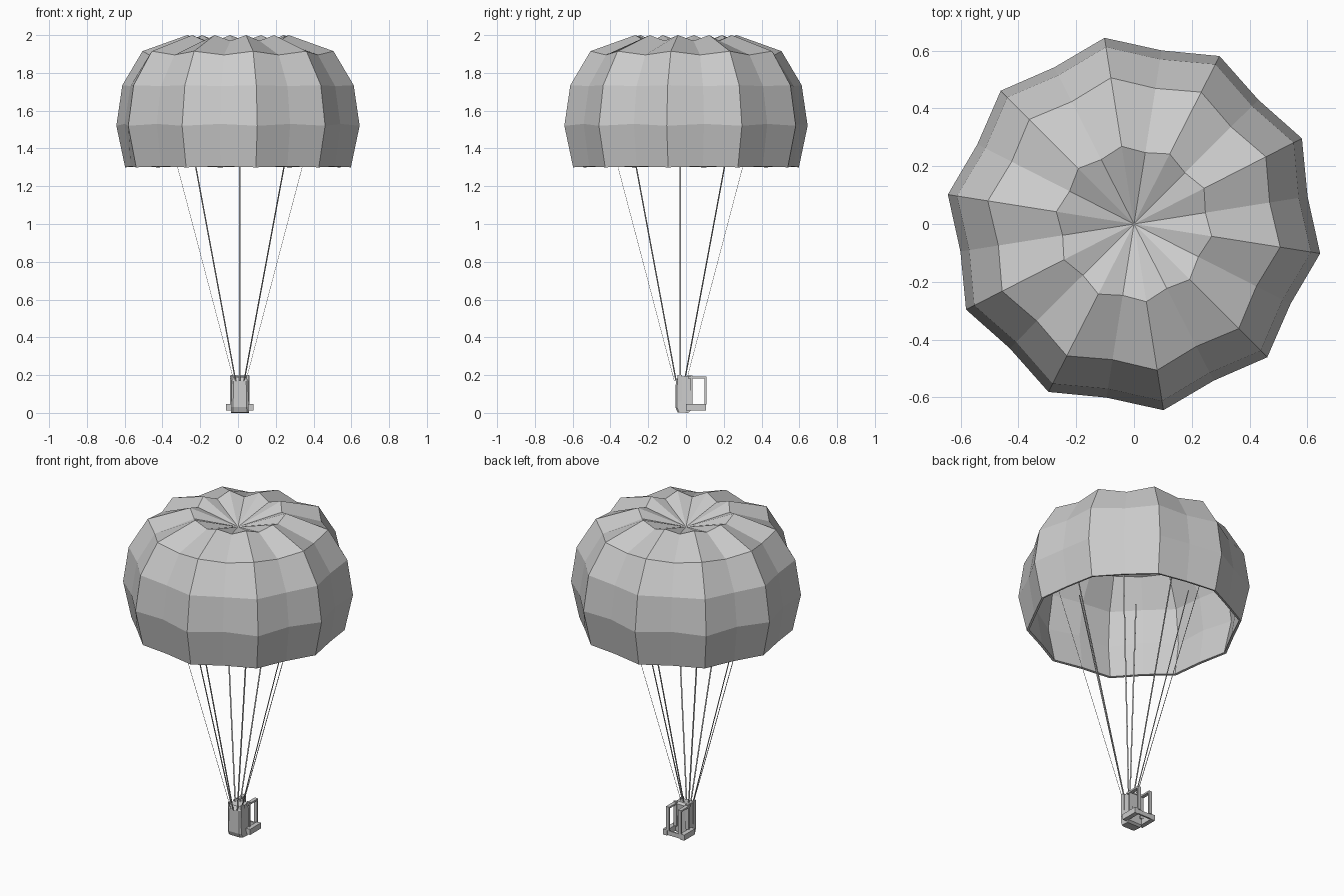
import bpy, bmesh
from math import sin, cos, radians
from mathutils import Vector

if "Cube" in bpy.data.objects:
    bpy.data.objects.remove(bpy.data.objects["Cube"])


def finish(name, bm):
    bmesh.ops.recalc_face_normals(bm, faces=bm.faces)
    me = bpy.data.meshes.new(name)
    bm.to_mesh(me)
    bm.free()
    ob = bpy.data.objects.new(name, me)
    bpy.context.collection.objects.link(ob)
    return ob


def add_box(bm, x, y, z):
    """Box from (min, max) pairs."""
    vs = bmesh.ops.create_cube(bm, size=1)['verts']
    for v in vs:
        v.co = Vector([(a + b) / 2 + c * (b - a) for c, (a, b) in zip(v.co, (x, y, z))])
    return vs


def ring_skin(bm, rings):
    for a, b in zip(rings, rings[1:]):
        n = len(a)
        for i in range(n):
            j = (i + 1) % n
            bm.faces.new((a[i], a[j], b[j], b[i]))


# Canopy: ten scalloped gores, ridge and valley radius / height per ring
PROFILE = [(0.605, 1.300, 0.575, 1.305), (0.652, 1.52, 0.608, 1.53),
           (0.620, 1.735, 0.577, 1.73), (0.512, 1.915, 0.475, 1.895),
           (0.272, 2.000, 0.250, 1.970)]
bm = bmesh.new()
rings = []
for rr, rz, vr, vz in PROFILE:
    ring = []
    for i in range(20):
        a = radians(-9 + 18 * i)
        r, z = (rr, rz) if i % 2 == 0 else (vr, vz)
        ring.append(bm.verts.new((r * cos(a), r * sin(a), z)))
    rings.append(ring)
ring_skin(bm, rings)
apex = bm.verts.new((0, 0, 1.90))
for i in range(20):
    bm.faces.new((rings[-1][i], rings[-1][(i + 1) % 20], apex))
canopy = finish("canopy", bm)
# thin cloth shell, growing inwards
sol = canopy.modifiers.new("cloth", 'SOLIDIFY')
sol.thickness = 0.014
sol.offset = -1

# Suspension lines: eight flat ribbons fanning out from the pack
CX, CY = 0.01, -0.03
bm = bmesh.new()
for k in range(8):
    a = radians(45 * k)
    out, side = Vector((cos(a), sin(a), 0)), Vector((-sin(a), cos(a), 0))
    lines = []
    for r, z in ((0.032, 0.17), (0.435, 1.70)):
        c = Vector((CX, CY, z)) + out * r
        lines.append([bm.verts.new(c + side * s * 0.004 + out * t * 0.001)
                      for s, t in ((-1, -1), (1, -1), (1, 1), (-1, 1))])
    ring_skin(bm, lines)
    bm.faces.new(lines[0])
    bm.faces.new(lines[1])
finish("suspension_lines", bm)

# Pack body: chamfered side profile, slightly narrower at the top
SIDE = [(-0.045, 0.003), (-0.056, 0.03), (-0.054, 0.17), (-0.040, 0.190),
        (0.022, 0.198), (0.032, 0.185), (0.024, 0.01), (0.010, 0.0)]
bm = bmesh.new()
cols = []
for x, inset in ((-0.045, 0.008), (-0.035, 0), (0.035, 0), (0.045, 0.008)):
    col = []
    for y, z in SIDE:
        yy = y + (inset if y < -0.03 else 0)
        col.append(bm.verts.new((CX + x * (1.05 - 0.6 * z), yy, z)))
    cols.append(col)
ring_skin(bm, cols)
bm.faces.new(cols[0])
bm.faces.new(cols[-1])
finish("pack_body", bm)

# Shoulder straps: a rectangular loop on each side of the back
bm = bmesh.new()
for s in (-1, 1):
    x = tuple(sorted((CX + s * 0.030, CX + s * 0.052)))
    add_box(bm, x, (0.010, 0.108), (0.182, 0.192))
    add_box(bm, x, (0.099, 0.108), (0.045, 0.183))
    add_box(bm, x, (0.025, 0.034), (0.045, 0.198))
finish("shoulder_straps", bm)

# Risers: short webbing strips on the upper corners of the pack
bm = bmesh.new()
for s in (-1, 1):
    x = tuple(sorted((CX + s * 0.036, CX + s * 0.047)))
    add_box(bm, x, (-0.045, -0.020), (0.06, 0.200))
finish("risers", bm)

# Waist belt: two side arms closed behind
bm = bmesh.new()
for s in (-1, 1):
    x = tuple(sorted((CX + s * 0.045, CX + s * 0.073)))
    add_box(bm, x, (0.0, 0.107), (0.012, 0.047))
add_box(bm, (CX - 0.05, CX + 0.05), (0.095, 0.105), (0.016, 0.043))
finish("waist_belt", bm)
